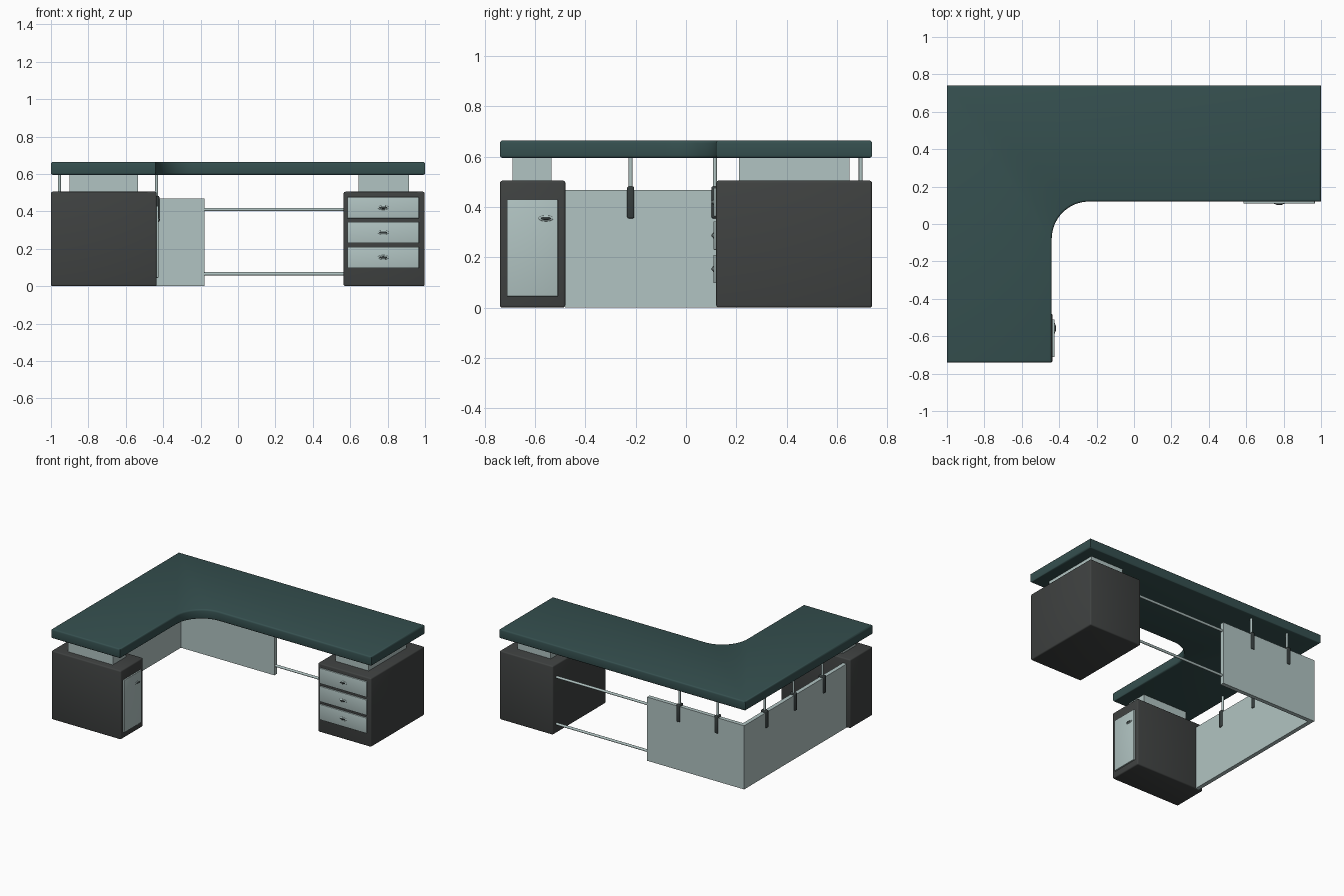
import bpy, bmesh, math
from mathutils import Matrix

if "Cube" in bpy.data.objects:
    bpy.data.objects.remove(bpy.data.objects["Cube"])


def material(name, color):
    m = bpy.data.materials.new(name)
    m.diffuse_color = (*color, 1)
    m.use_nodes = True
    m.node_tree.nodes["Principled BSDF"].inputs["Base Color"].default_value = m.diffuse_color
    return m


GREEN = material("dark_teal", (0.036, 0.080, 0.079))
CHARCOAL = material("charcoal", (0.050, 0.054, 0.053))
PALE = material("pale_glass", (0.44, 0.55, 0.54))
BLACK = material("handle_grey", (0.036, 0.046, 0.046))


def finish(name, bm, mat, smooth=True):
    bmesh.ops.recalc_face_normals(bm, faces=bm.faces)
    me = bpy.data.meshes.new(name)
    bm.to_mesh(me)
    bm.free()
    me.materials.append(mat)
    ob = bpy.data.objects.new(name, me)
    bpy.context.collection.objects.link(ob)
    if smooth:
        bpy.ops.object.select_all(action='DESELECT')
        ob.select_set(True)
        bpy.context.view_layer.objects.active = ob
        bpy.ops.object.shade_smooth_by_angle(angle=math.radians(32))
    return ob


def box(name, x, y, z, mat, bevel=0.0):
    bm = bmesh.new()
    mid = [(a + b) / 2 for a, b in (x, y, z)]
    size = [b - a for a, b in (x, y, z)]
    bmesh.ops.create_cube(bm, size=1, matrix=Matrix.Translation(mid) @ Matrix.Diagonal((*size, 1)))
    if bevel:
        bmesh.ops.bevel(bm, geom=bm.edges[:], offset=bevel, segments=3, profile=0.5, affect='EDGES')
    return finish(name, bm, mat, bool(bevel))


def rod(name, p, length, r, axis, mat):
    rot = {'X': Matrix.Rotation(math.pi / 2, 4, 'Y'), 'Z': Matrix.Identity(4)}[axis]
    bm = bmesh.new()
    bmesh.ops.create_cone(bm, cap_ends=True, segments=16, radius1=r, radius2=r, depth=length,
                          matrix=Matrix.Translation(p) @ rot)
    return finish(name, bm, mat)


def handle(name, p, turn):
    """Oval pale plate with a dark lens-shaped pull; faces -y before turning."""
    base = Matrix.Translation(p) @ Matrix.Rotation(turn, 4, 'Z')
    bm = bmesh.new()
    bmesh.ops.create_uvsphere(bm, u_segments=20, v_segments=10, radius=1,
                              matrix=base @ Matrix.Diagonal((0.029, 0.004, 0.012, 1)))
    finish(name + "_plate", bm, PALE)
    bm = bmesh.new()
    bmesh.ops.create_uvsphere(bm, u_segments=20, v_segments=10, radius=1,
                              matrix=base @ Matrix.Diagonal((0.022, 0.008, 0.007, 1)))
    finish(name + "_pull", bm, BLACK)


# L-shaped desktop with curved inner corner and softened rims
r, cx, cy = 0.2, -0.24, -0.08
pts = [(-1, 0.74), (-1, -0.74), (-0.44, -0.74)]
for i in range(17):
    a = math.pi - i / 16 * math.pi / 2
    pts.append((cx + r * math.cos(a), cy + r * math.sin(a)))
pts += [(1, 0.12), (1, 0.74)]
bm = bmesh.new()
face = bm.faces.new([bm.verts.new((x, y, 0.595)) for x, y in pts])
ext = bmesh.ops.extrude_face_region(bm, geom=[face])
bmesh.ops.translate(bm, vec=(0, 0, 0.07), verts=[v for v in ext["geom"] if isinstance(v, bmesh.types.BMVert)])
rims = [e for e in bm.edges if abs(e.verts[0].co.z - e.verts[1].co.z) < 1e-4]
bmesh.ops.bevel(bm, geom=rims, offset=0.011, segments=3, profile=0.5, affect='EDGES')
finish("desktop", bm, GREEN)

# Cabinets and the blocks that carry the desktop
box("door_cabinet", (-1, -0.435), (-0.74, -0.48), (0, 0.505), CHARCOAL, 0.009)
box("drawer_cabinet", (0.565, 0.998), (0.12, 0.74), (0, 0.505), CHARCOAL, 0.009)
box("door_cabinet_riser", (-0.9, -0.535), (-0.69, -0.535), (0.503, 0.597), PALE)
box("drawer_cabinet_riser", (0.645, 0.915), (0.21, 0.65), (0.503, 0.597), PALE)

# Door and drawers with handles
box("door", (-0.445, -0.425), (-0.712, -0.51), (0.045, 0.43), PALE, 0.002)
handle("door_handle", (-0.424, -0.557, 0.355), math.pi / 2)
for i in range(3):
    z = 0.097 + i * 0.133
    box(f"drawer_{i + 1}", (0.585, 0.967), (0.11, 0.13), (z, z + 0.113), PALE, 0.002)
    handle(f"drawer_handle_{i + 1}", (0.777, 0.109, z + 0.057), 0)

# Privacy panels: side and back
box("side_panel", (-0.97, -0.94), (-0.482, 0.71), (0, 0.468), PALE)
box("back_panel", (-0.94, -0.18), (0.68, 0.71), (0, 0.468), PALE)

# Rails from back panel to drawer cabinet
for n, z in (("lower", 0.066), ("upper", 0.41)):
    rod(n + "_rail", (0.195, 0.695, z), 0.77, 0.009, 'X', PALE)

# Posts with dark clips straddling the panels
supports = [(-0.955, y, True) for y in (-0.22, 0.115, 0.45)] + [(x, 0.695, False) for x in (-0.745, -0.435)]
for i, (x, y, side) in enumerate(supports):
    hx, hy = (0.023, 0.014) if side else (0.014, 0.023)
    rod(f"post_{i + 1}", (x, y, 0.535), 0.13, 0.008, 'Z', PALE)
    box(f"clip_{i + 1}", (x - hx, x + hx), (y - hy, y + hy), (0.355, 0.482), BLACK, 0.006)
